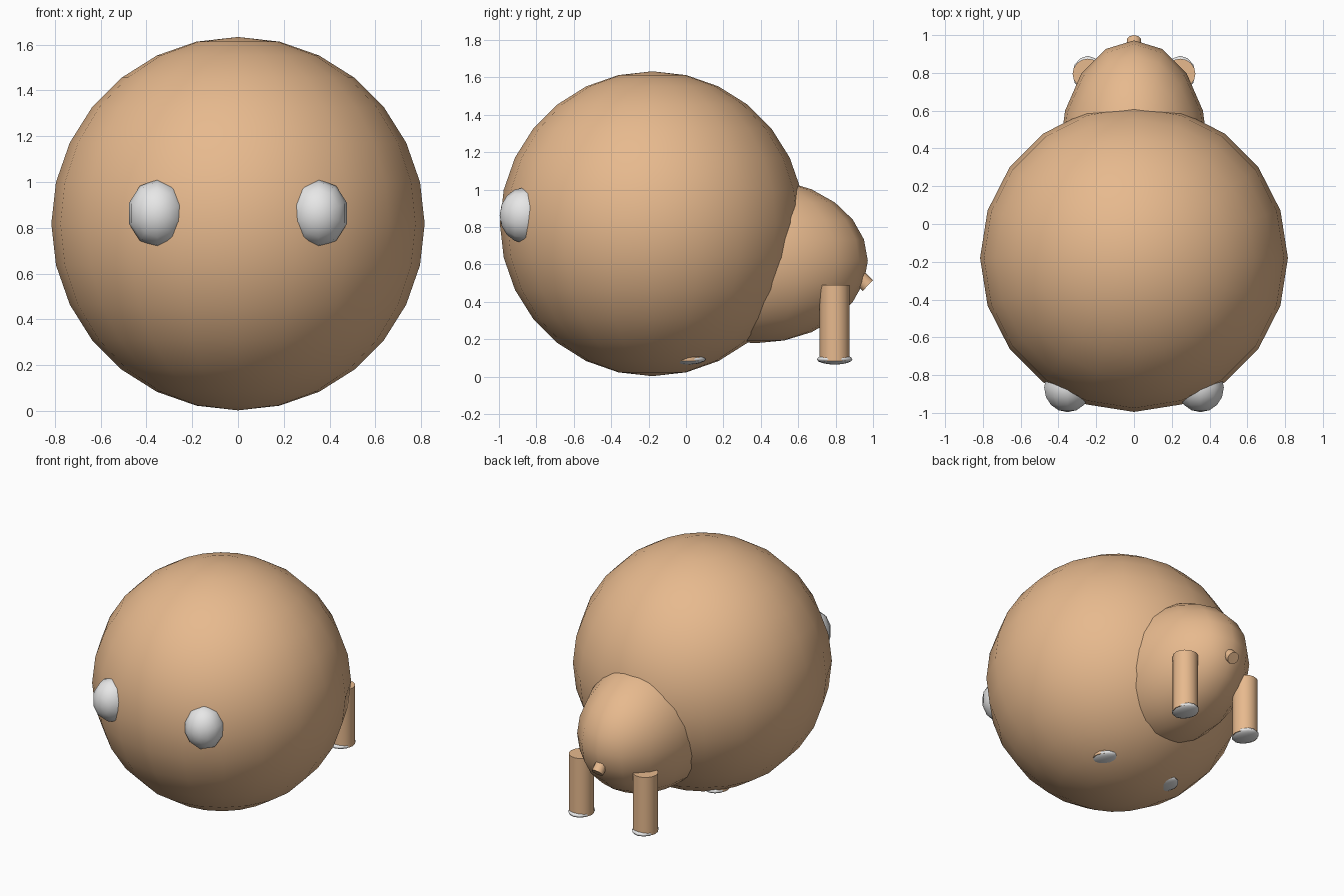
import bpy, math
from mathutils import Vector

if "Cube" in bpy.data.objects:
    bpy.data.objects.remove(bpy.data.objects["Cube"])


def material(name, rgb):
    m = bpy.data.materials.new(name)
    m.diffuse_color = (*rgb, 1.0)
    m.use_nodes = True
    m.node_tree.nodes["Principled BSDF"].inputs["Base Color"].default_value = m.diffuse_color
    return m


TAN = material("tan", (0.80, 0.488, 0.27))
WHITE = material("white", (0.80, 0.80, 0.80))


def ellipsoid(name, center, radii, segments, rings, mat, rot=(0, 0, 0)):
    bpy.ops.mesh.primitive_uv_sphere_add(segments=segments, ring_count=rings,
                                         radius=1, location=center, rotation=rot)
    ob = bpy.context.object
    ob.name = name
    ob.scale = radii
    ob.data.materials.append(mat)
    bpy.ops.object.shade_smooth()
    return ob


def cylinder(name, start, end, radius, sides, mat):
    a, b = Vector(start), Vector(end)
    d = b - a
    bpy.ops.mesh.primitive_cylinder_add(vertices=sides, radius=radius, depth=d.length,
                                        location=(a + b) / 2,
                                        rotation=d.to_track_quat('Z', 'Y').to_euler())
    ob = bpy.context.object
    ob.name = name
    ob.data.materials.append(mat)
    bpy.ops.object.shade_smooth_by_angle(angle=math.radians(40))
    return ob


# Oversized round head and smaller body behind it
ellipsoid("head", (0, -0.18, 0.818), (0.815, 0.815, 0.815), 20, 14, TAN)
ellipsoid("body", (0, 0.37, 0.62), (0.395, 0.602, 0.441), 16, 12, TAN)

# Stubby tail angled down and back
cylinder("tail", (0, 0.90, 0.557), (0, 0.972, 0.487), 0.04, 10, TAN)

for side, s in (("left", -1), ("right", 1)):
    # Eye, poles facing forward
    ellipsoid("eye_" + side, (s * 0.352, -0.866, 0.863), (0.13, 0.148, 0.13),
              10, 8, WHITE, (math.pi / 2, 0, 0))
    # Legs and flat feet
    for pos, y in (("front", 0.01), ("back", 0.795)):
        x = s * 0.245
        cylinder(f"{pos}_leg_{side}", (x, y, 0.49), (x, y, 0.085), 0.08, 16, TAN)
        ellipsoid(f"{pos}_foot_{side}", (x, y, 0.093), (0.08, 0.095, 0.028),
                  12, 8, WHITE)
